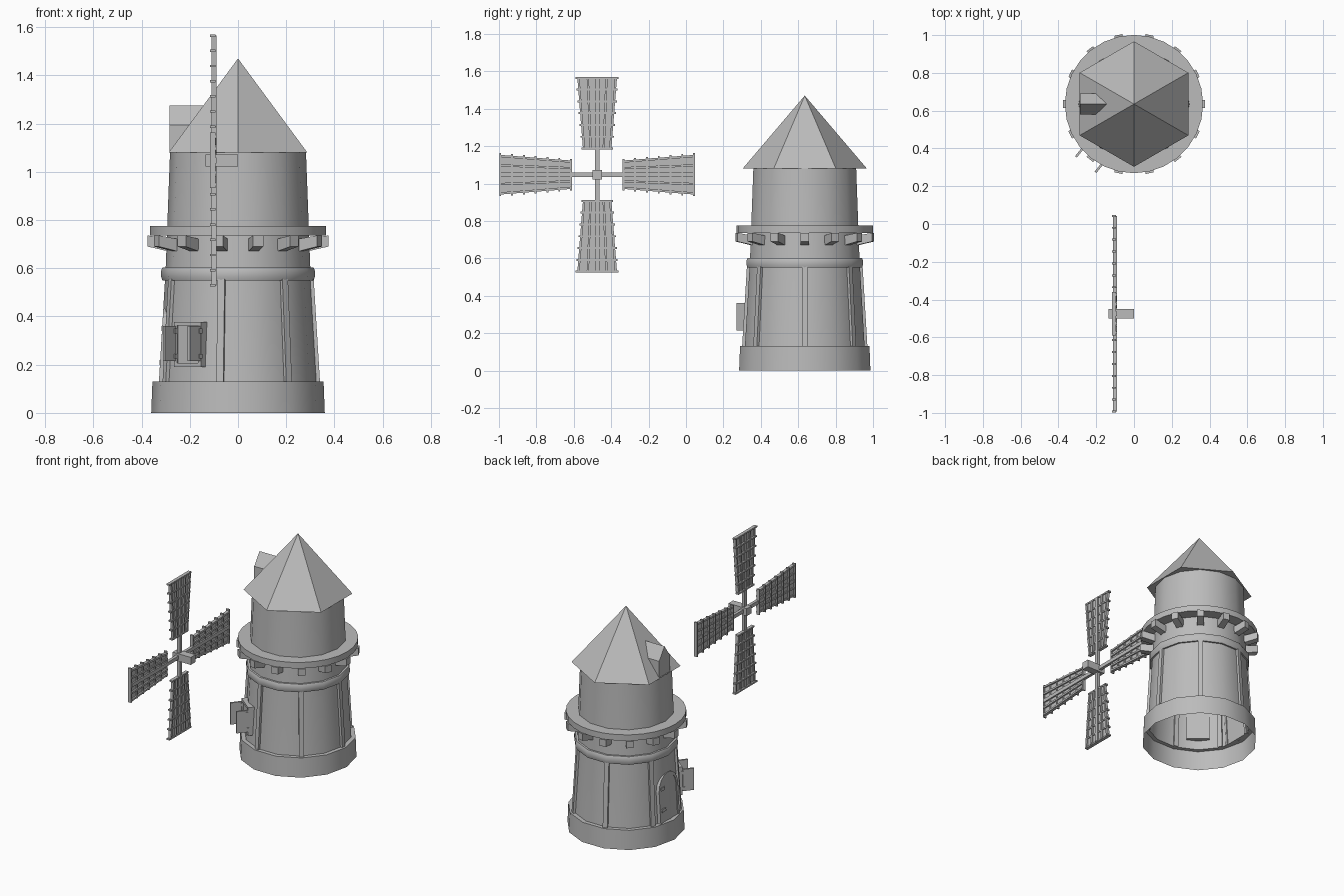
import bpy, bmesh, math
from mathutils import Matrix, Vector

cube = bpy.data.objects.get("Cube")
if cube:
    bpy.data.objects.remove(cube, do_unlink=True)

stone = bpy.data.materials.new("plain_grey")
stone.use_nodes = True
GREY = (0.5, 0.5, 0.5, 1)
stone.diffuse_color = GREY
stone.node_tree.nodes["Principled BSDF"].inputs["Base Color"].default_value = GREY

SIDES = 14
STEP = math.tau / SIDES
TOWER = Matrix.Translation((0, 0.635, 0))
HUB = Matrix.Translation((-0.1, -0.475, 1.047))


def finish(name, bm, matrix=TOWER, smooth=False, solid=True):
    if solid:
        bmesh.ops.recalc_face_normals(bm, faces=bm.faces)
    mesh = bpy.data.meshes.new(name)
    bm.to_mesh(mesh)
    bm.free()
    mesh.materials.append(stone)
    obj = bpy.data.objects.new(name, mesh)
    obj.matrix_world = matrix
    bpy.context.collection.objects.link(obj)
    if smooth:
        bpy.ops.object.select_all(action="DESELECT")
        obj.select_set(True)
        bpy.context.view_layer.objects.active = obj
        bpy.ops.object.shade_smooth_by_angle(angle=math.radians(30))
    return obj


def lathe(name, profile, sides, closed=False):
    """Spin (radius, height) points around the tower axis."""
    bm = bmesh.new()
    rings = [[bm.verts.new((r * math.cos(i * math.tau / sides),
                            r * math.sin(i * math.tau / sides), z))
              for i in range(sides)] for r, z in profile]
    pairs = list(zip(rings, rings[1:]))
    if closed:
        pairs.append((rings[-1], rings[0]))
    for low, high in pairs:
        for i in range(sides):
            j = (i + 1) % sides
            bm.faces.new((low[i], low[j], high[j], high[i]))
    return finish(name, bm, smooth=True, solid=closed)


def prism(bm, outline, offset, matrix=Matrix()):
    """Extrude a flat outline along an offset."""
    near = [bm.verts.new(matrix @ Vector(p)) for p in outline]
    far = [bm.verts.new(matrix @ (Vector(p) + Vector(offset))) for p in outline]
    bm.faces.new(near)
    bm.faces.new(far[::-1])
    for i in range(len(near)):
        j = (i + 1) % len(near)
        bm.faces.new((near[j], near[i], far[i], far[j]))


def box(bm, low, high, matrix=Matrix()):
    (a, b, c), (d, e, f) = low, high
    prism(bm, [(a, b, c), (d, b, c), (d, e, c), (a, e, c)], (0, 0, f - c), matrix)


def turn(angle):
    return Matrix.Rotation(angle, 4, "Z")


# Tower shell, open underneath, with its rounded band and gallery
lathe("tower_wall", [(0.36, 0), (0.355, 0.13), (0.328, 0.13), (0.3, 0.6), (0.282, 1.08)], SIDES)
lathe("wall_band", [(0.295, 0.55), (0.314, 0.55), (0.319, 0.565), (0.319, 0.59),
                    (0.313, 0.603), (0.295, 0.603)], SIDES, True)
lathe("gallery_floor", [(0.28, 0.735), (0.366, 0.735), (0.366, 0.775), (0.28, 0.775)], 28, True)

# Vertical wall posts on every second corner
bm = bmesh.new()
for i in range(SIDES // 2):
    prism(bm, [(0.315, -0.015, 0.13), (0.34, -0.015, 0.13),
               (0.314, -0.015, 0.555), (0.29, -0.015, 0.555)], (0, 0.03, 0), turn(2 * i * STEP))
finish("wall_posts", bm)

# Sloping brackets below the gallery
bm = bmesh.new()
for i in range(SIDES):
    prism(bm, [(0.28, -0.022, 0.668), (0.375, -0.022, 0.69),
               (0.375, -0.022, 0.736), (0.28, -0.022, 0.72)], (0, 0.044, 0), turn(i * STEP))
finish("gallery_brackets", bm)

# Six-sided roof
bm = bmesh.new()
bmesh.ops.create_cone(bm, cap_ends=True, segments=6, radius1=0.332, radius2=0, depth=0.39,
                      matrix=Matrix.Translation((0, 0, 1.275)))
# a corner must point to the front
tip = max((v for v in bm.verts if v.co.z < 1.1), key=lambda v: v.co.x)
if tip.co.x > 0.31:
    bmesh.ops.rotate(bm, verts=bm.verts, matrix=Matrix.Rotation(math.pi / 6, 3, "Z"))
finish("roof", bm)

# Gabled dormer
bm = bmesh.new()
prism(bm, [(-0.285, -0.056, 1.085), (-0.285, 0.056, 1.085), (-0.285, 0.056, 1.195),
           (-0.285, 0, 1.275), (-0.285, -0.056, 1.195)], (0.15, 0, 0))
finish("roof_dormer", bm)


# Arched door with a raised surround
def arch(half, top):
    points = [(0, -half, 0.13)]
    points += [(0, -half * math.cos(k * math.pi / 8), top - half + half * math.sin(k * math.pi / 8))
               for k in range(9)]
    return points + [(0, half, 0.13)]


LEAN = Matrix.Translation((0.328, 0, 0.13)) @ Matrix.Rotation(-0.06, 4, "Y") @ Matrix.Translation((0, 0, -0.13))
bm = bmesh.new()
outer, inner = arch(0.1, 0.44), arch(0.082, 0.422)
for k in range(len(outer) - 1):
    prism(bm, [outer[k], outer[k + 1], inner[k + 1], inner[k]], (-0.03, 0, 0), turn(math.pi) @ LEAN)
finish("door_surround", bm)
bm = bmesh.new()
prism(bm, inner, (-0.02, 0, 0), turn(math.pi) @ LEAN @ Matrix.Translation((-0.004, 0, 0)))
for z in (0.2, 0.34):
    box(bm, (-0.006, -0.082, z), (0.003, -0.04, z + 0.02), turn(math.pi) @ LEAN)
finish("door", bm)

# Window with two shutters standing open
WINDOW = turn(-5 * STEP) @ Matrix.Rotation(0, 4, "Z")
bm = bmesh.new()
for side in (-1, 1):
    box(bm, (0.29, side * 0.064 - 0.008, 0.19), (0.337, side * 0.064 + 0.008, 0.378), WINDOW)
for z in (0.19, 0.362):
    box(bm, (0.29, -0.056, z), (0.337, 0.056, z + 0.016), WINDOW)
box(bm, (0.29, -0.056, 0.206), (0.328, 0.056, 0.362), WINDOW)
finish("window_frame", bm)
for side, label in ((-1, "left"), (1, "right")):
    bm = bmesh.new()
    y = side * 0.066
    box(bm, (0.339, y - 0.006, 0.215), (0.41, y + 0.006, 0.36), WINDOW)
    for z in (0.225, 0.33):
        box(bm, (0.33, y - 0.01, z), (0.35, y + 0.01, z + 0.02), WINDOW)
    finish("shutter_" + label, bm)

# Sail axle and four lattice sails
bm = bmesh.new()
box(bm, (-0.035, -0.025, -0.025), (0.1, 0.025, 0.025))
finish("sail_axle", bm, HUB)

START, END, BARS = 0.14, 0.518, 7


def half_width(z):
    return 0.07 + 0.03 * (z - START) / (END - START)


for n in range(4):
    bm = bmesh.new()
    box(bm, (-0.01, -0.012, 0), (0.01, 0.012, END))
    for f in (-1, -0.5, 0.5, 1):
        a, b = f * half_width(START), f * half_width(END)
        prism(bm, [(-0.01, a - 0.006, START), (-0.01, a + 0.006, START),
                   (-0.01, b + 0.006, END), (-0.01, b - 0.006, END)], (0.02, 0, 0))
    for k in range(BARS):
        z = START + (END - START) * k / (BARS - 1)
        w = half_width(z) + 0.015
        box(bm, (-0.016, -w, z - 0.005), (0.006, w, z + 0.005))
    a, b = half_width(START), half_width(END)
    prism(bm, [(-0.004, -a, START), (-0.004, a, START), (-0.004, b, END), (-0.004, -b, END)],
          (0.004, 0, 0))
    finish("sail_%d" % (n + 1), bm, HUB @ Matrix.Rotation(n * math.pi / 2, 4, "X"))
